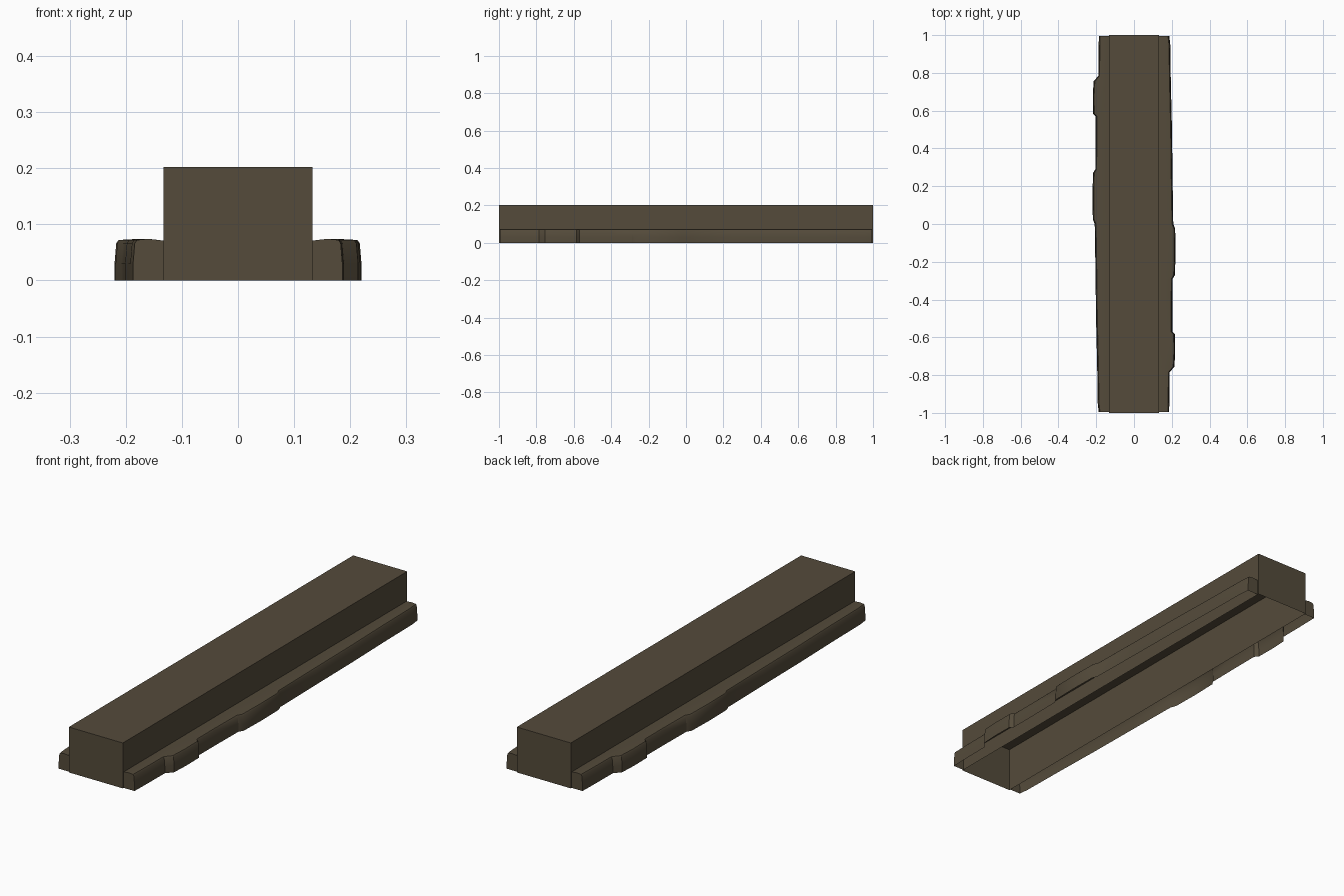
import bpy, bmesh, math

if "Cube" in bpy.data.objects:
    bpy.data.objects.remove(bpy.data.objects["Cube"])

HALF_W, HEIGHT = 0.133, 0.202

mat = bpy.data.materials.new("dark olive brown")
mat.diffuse_color = (0.089, 0.070, 0.043, 1)
mat.use_nodes = True
mat.node_tree.nodes["Principled BSDF"].inputs["Base Color"].default_value = mat.diffuse_color


def finish(bm, name):
    mesh = bpy.data.meshes.new(name)
    bm.to_mesh(mesh)
    bm.free()
    mesh.materials.append(mat)
    obj = bpy.data.objects.new(name, mesh)
    bpy.context.collection.objects.link(obj)
    return obj


# Main block: a long box, open underneath
bm = bmesh.new()
bmesh.ops.create_cube(bm, size=1)
for v in bm.verts:
    v.co = (v.co.x * 2 * HALF_W, v.co.y * 2, (v.co.z + 0.5) * HEIGHT)
bm.normal_update()
bmesh.ops.delete(bm, geom=[f for f in bm.faces if f.normal.z < -0.5], context='FACES')
finish(bm, "main_block")

# Outer edge of the ragged side ledge: (y, x) from back to front
OUTLINE = [(0.994, 0.187), (0.95, 0.192), (0.75, 0.195), (0.5, 0.201), (0.25, 0.204),
           (0.0, 0.208), (-0.025, 0.218), (-0.15, 0.220), (-0.27, 0.217), (-0.29, 0.205),
           (-0.45, 0.203), (-0.57, 0.203), (-0.585, 0.217), (-0.68, 0.218), (-0.755, 0.214),
           (-0.785, 0.189), (-0.9, 0.188), (-0.994, 0.186)]


def ledge(name, turn):
    bm = bmesh.new()
    rows = []
    for y, w in OUTLINE:
        mid = (w + HALF_W) / 2
        profile = [(w, 0), (w, 0.03), (w - 0.003, 0.066), (w - 0.007, 0.072),
                   (mid, 0.074), (HALF_W, 0.071)]
        rows.append([bm.verts.new((x * turn, y * turn, z)) for x, z in profile])
    for a, b in zip(rows, rows[1:]):
        for j in range(len(a) - 1):
            bm.faces.new((a[j], a[j + 1], b[j + 1], b[j]))
    # end caps
    for row, flip in ((rows[0], False), (rows[-1], True)):
        y = row[0].co.y
        ring = row + [bm.verts.new((HALF_W * turn, y, 0))]
        bm.faces.new(ring if flip else ring[::-1])
    obj = finish(bm, name)
    bpy.ops.object.select_all(action='DESELECT')
    obj.select_set(True)
    bpy.context.view_layer.objects.active = obj
    bpy.ops.object.shade_smooth_by_angle(angle=math.radians(30))


# The left ledge is the right one turned half way round
ledge("right_ledge", 1)
ledge("left_ledge", -1)
